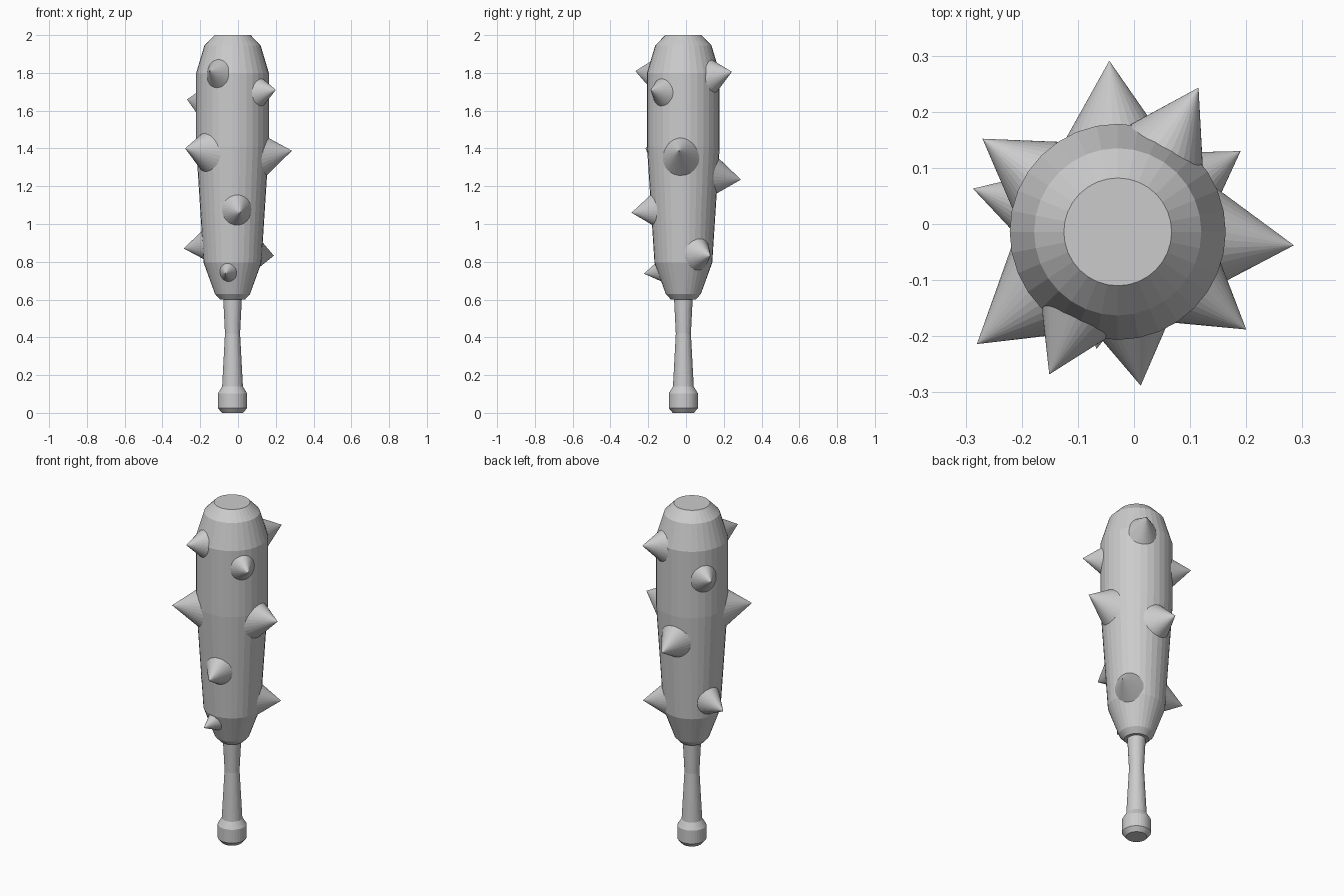
import bpy, bmesh
from math import cos, sin, pi, radians, hypot
from mathutils import Vector, Matrix

if "Cube" in bpy.data.objects:
    bpy.data.objects.remove(bpy.data.objects["Cube"])

CX, CY = -0.029, -0.014   # shaft axis
SIDES = 32


def add_object(name, bm):
    mesh = bpy.data.meshes.new(name)
    bmesh.ops.recalc_face_normals(bm, faces=bm.faces[:])
    bm.to_mesh(mesh)
    bm.free()
    ob = bpy.data.objects.new(name, mesh)
    bpy.context.collection.objects.link(ob)
    return ob


def lathe(name, profile):
    """Closed solid of revolution from (radius, z) pairs, bottom to top."""
    bm = bmesh.new()
    rings = [[bm.verts.new((CX + r * cos(2 * pi * i / SIDES),
                            CY + r * sin(2 * pi * i / SIDES), z))
              for i in range(SIDES)] for r, z in profile]
    for a, b in zip(rings, rings[1:]):
        for i in range(SIDES):
            j = (i + 1) % SIDES
            bm.faces.new((a[i], a[j], b[j], b[i]))
    bm.faces.new(rings[0][::-1])
    bm.faces.new(rings[-1])
    return add_object(name, bm)


def spike(name, tip, tilt, size):
    """Cone pointing away from the axis, slightly taller than wide, tilted up or down."""
    tip = Vector(tip)
    dx, dy = tip.x - CX, tip.y - CY
    reach = hypot(dx, dy)
    out = Vector((dx / reach, dy / reach, 0))
    t = radians(tilt)
    axis = out * cos(t) + Vector((0, 0, sin(t)))
    side = Vector((0, 0, 1)).cross(out)
    up = axis.cross(side)
    length = reach - 0.09
    width = 0.62 * size * length
    bm = bmesh.new()
    bmesh.ops.create_cone(bm, cap_ends=True, segments=SIDES,
                          radius1=width, radius2=0, depth=length)
    basis = Matrix((side, up * 1.2, axis)).transposed().to_4x4()
    basis.translation = tip - axis * (length / 2)
    bm.transform(basis)
    return add_object(name, bm)


# Handle with pommel
lathe("handle", [(0.056, 0), (0.077, 0.025), (0.077, 0.103), (0.055, 0.14),
                 (0.040, 0.42), (0.050, 0.62)])

# Club head
lathe("club_head", [(0.066, 0.60), (0.093, 0.63), (0.153, 0.795), (0.1925, 1.41),
                    (0.1925, 1.80), (0.149, 1.945), (0.096, 2.0)])

# Spikes: tip position, tilt in degrees, relative width
spikes = [
    ((-0.044, 0.291, 1.235), -7, 1.0),
    ((0.115, 0.243, 1.806), 10, 1.0),
    ((0.190, 0.130, 0.832), -5, 1.0),
    ((0.285, -0.038, 1.388), 8, 1.0),
    ((0.200, -0.188, 1.710), 5, 1.0),
    ((0.012, -0.288, 1.060), -6, 1.0),
    ((-0.067, -0.223, 0.737), -9, 0.85),
    ((-0.151, -0.268, 1.810), 8, 1.0),
    ((-0.280, -0.214, 1.400), 5, 1.0),
    ((-0.287, 0.063, 0.870), -8, 0.93),
    ((-0.270, 0.152, 1.660), 9, 1.0),
]
for n, (tip, tilt, size) in enumerate(spikes, 1):
    spike(f"spike_{n}", tip, tilt, size)
